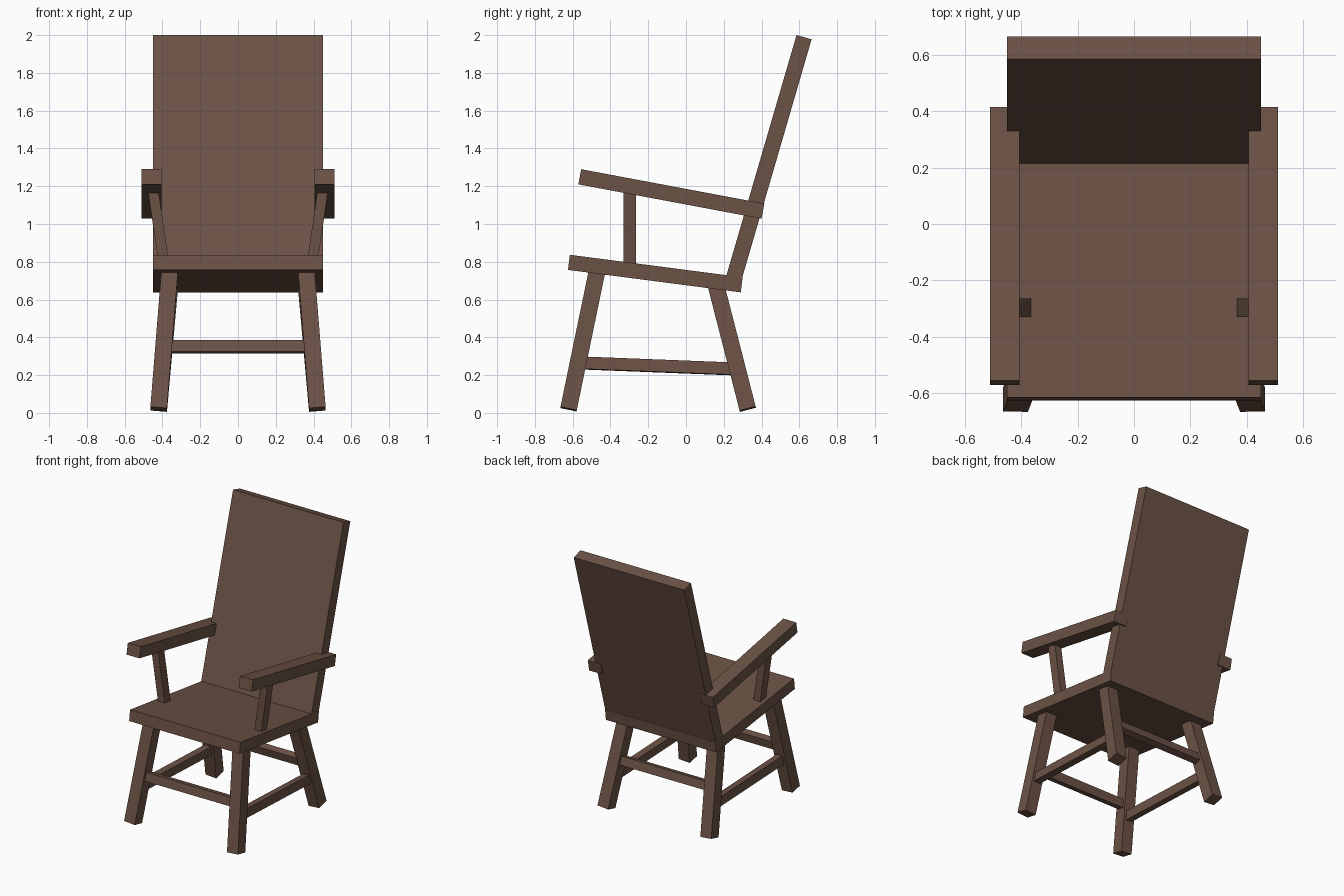
import bpy
import bmesh
from mathutils import Vector, Matrix

default = bpy.data.objects.get("Cube")
if default:
    bpy.data.objects.remove(default, do_unlink=True)

# Single wood colour
wood = bpy.data.materials.new("brown_wood")
wood.use_nodes = True
COLOUR = (0.15, 0.085, 0.06, 1)
wood.diffuse_color = COLOUR
wood.node_tree.nodes["Principled BSDF"].inputs["Base Color"].default_value = COLOUR


def finish(name, bm):
    bmesh.ops.recalc_face_normals(bm, faces=bm.faces)
    mesh = bpy.data.meshes.new(name)
    bm.to_mesh(mesh)
    bm.free()
    mesh.materials.append(wood)
    obj = bpy.data.objects.new(name, mesh)
    bpy.context.collection.objects.link(obj)
    return obj


def slab(name, outline, x0, x1):
    """Extrude a side outline of (y, z) points across x."""
    bm = bmesh.new()
    face = bm.faces.new([bm.verts.new((x0, y, z)) for y, z in outline])
    ext = bmesh.ops.extrude_face_region(bm, geom=[face])
    verts = [e for e in ext["geom"] if isinstance(e, bmesh.types.BMVert)]
    bmesh.ops.translate(bm, verts=verts, vec=(x1 - x0, 0, 0))
    return finish(name, bm)


def beam(name, start, end, width, depth, side):
    """Square-ended bar between two points; width runs along the side direction."""
    start, end = Vector(start), Vector(end)
    axis = (end - start).normalized()
    side = Vector(side)
    u = (side - axis * side.dot(axis)).normalized()
    v = axis.cross(u)
    turn = Matrix((u, v, axis)).transposed().to_4x4()
    size = Matrix.Diagonal((width, depth, (end - start).length, 1))
    bm = bmesh.new()
    bmesh.ops.create_cube(bm, size=1,
                          matrix=Matrix.Translation((start + end) / 2) @ turn @ size)
    return finish(name, bm)


# Seat and leaning back
slab("seat", [(-0.625, 0.757), (-0.615, 0.837), (0.3, 0.718), (0.29, 0.638)], -0.45, 0.45)
slab("backrest", [(0.214, 0.728), (0.585, 2.0), (0.665, 1.978), (0.298, 0.717)], -0.45, 0.45)

# Centre line of each leg, foot to top, on the model's left
front_foot, front_top = Vector((0.42, -0.622, 0.02)), Vector((0.36, -0.468, 0.765))
rear_foot, rear_top = Vector((0.42, 0.327, 0.02)), Vector((0.36, 0.155, 0.69))


def at_height(foot, top, z):
    return foot.lerp(top, (z - foot.z) / (top.z - foot.z))


for label, s in (("left", 1), ("right", -1)):
    flip = Matrix.Diagonal((s, 1, 1))

    # Legs
    beam("front_leg_" + label, flip @ front_foot, flip @ front_top, 0.088, 0.088, (1, 0, 0))
    beam("rear_leg_" + label, flip @ rear_foot, flip @ rear_top, 0.088, 0.088, (1, 0, 0))

    # Side stretcher, leaning with the legs
    beam("side_stretcher_" + label, flip @ at_height(front_foot, front_top, 0.265),
         flip @ at_height(rear_foot, rear_top, 0.232), 0.05, 0.065, (1, 0, -0.08 * -s))

    # Armrest and its post
    slab("armrest_" + label, [(-0.57, 1.21), (-0.555, 1.29), (0.415, 1.108), (0.4, 1.028)],
         s * 0.405, s * 0.51)
    beam("arm_post_" + label, (s * 0.39, -0.297, 0.775), (s * 0.451, -0.297, 1.19),
         0.055, 0.067, (1, 0, 0))

# Cross stretchers between each pair of legs
for name, foot, top in (("front_stretcher", front_foot, front_top),
                        ("rear_stretcher", rear_foot, rear_top)):
    p = at_height(foot, top, 0.35)
    lean = top - foot
    lean.x = 0
    beam(name, p, Vector((-p.x, p.y, p.z)), 0.062, 0.05, lean)
